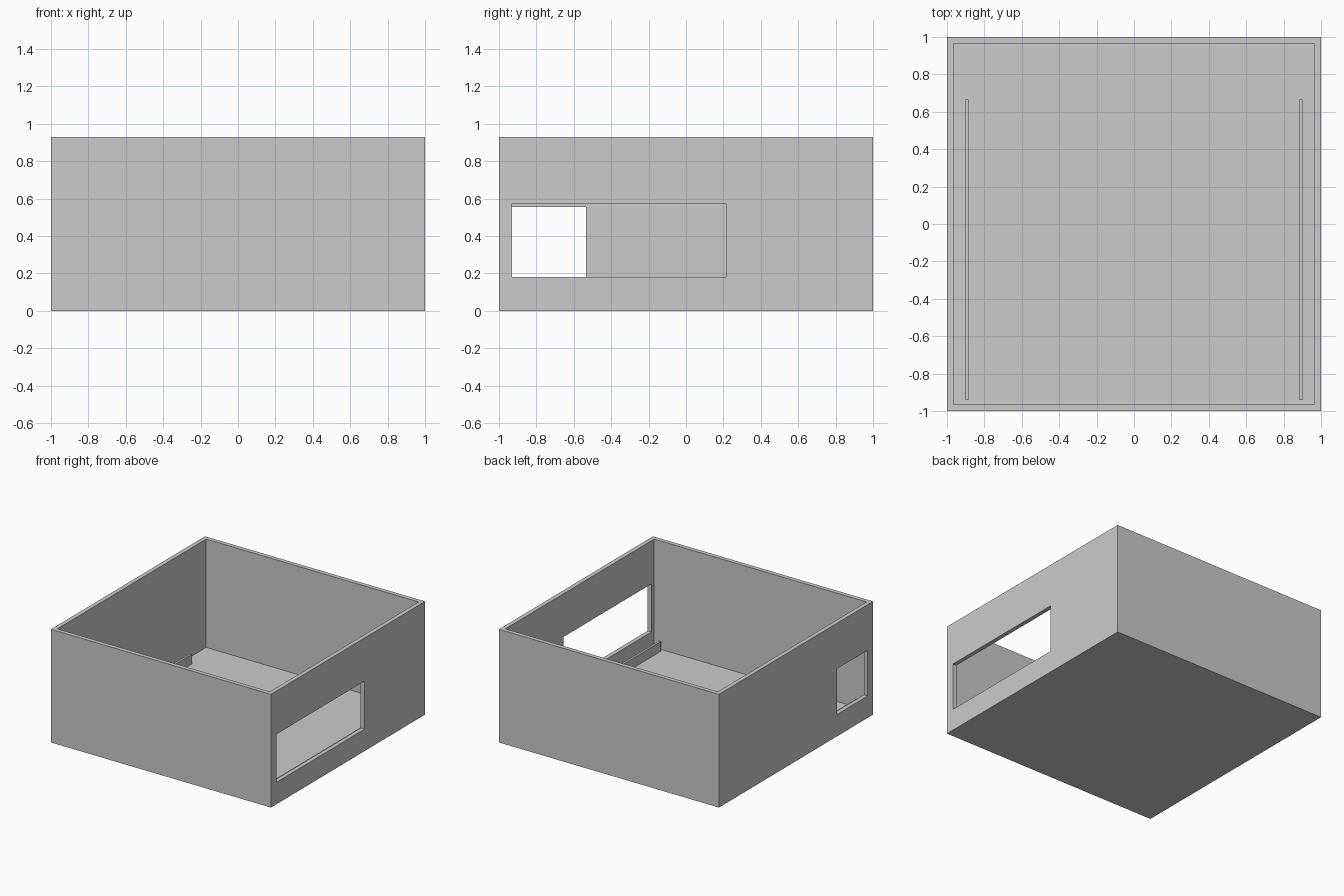
import bpy

if "Cube" in bpy.data.objects:
    bpy.data.objects.remove(bpy.data.objects["Cube"], do_unlink=True)

HEIGHT, WALL, FLOOR = 0.93, 0.035, 0.04

# One plain grey for everything
grey = bpy.data.materials.new("plain grey")
grey.use_nodes = True
colour = (0.6, 0.6, 0.6, 1)
grey.diffuse_color = colour
grey.node_tree.nodes["Principled BSDF"].inputs["Base Color"].default_value = colour


def box(name, x, y, z):
    """Box spanning the given (low, high) ranges."""
    spans = (x, y, z)
    bpy.ops.mesh.primitive_cube_add(size=1, location=[(a + b) / 2 for a, b in spans])
    obj = bpy.context.object
    obj.name = name
    obj.scale = [b - a for a, b in spans]
    bpy.ops.object.transform_apply(location=True, rotation=False, scale=True)
    obj.data.materials.append(grey)
    return obj


def cut(target, cutter):
    """Subtract the cutter, then discard it."""
    cutter.hide_render = True
    mod = target.modifiers.new("cut", "BOOLEAN")
    mod.operation, mod.solver, mod.object = "DIFFERENCE", "EXACT", cutter
    bpy.context.view_layer.objects.active = target
    bpy.ops.object.modifier_apply(modifier=mod.name)
    bpy.data.objects.remove(cutter, do_unlink=True)


# Open-topped box
tray = box("open_box", (-1, 1), (-1, 1), (0, HEIGHT))
inner = (WALL - 1, 1 - WALL)
cut(tray, box("hollow_cutter", inner, inner, (FLOOR, HEIGHT + 0.1)))

# Long opening in one side wall, short opening in the other
cut(tray, box("long_window_cutter", (0.93, 1.1), (-0.93, 0.215), (0.18, 0.575)))
cut(tray, box("short_window_cutter", (-1.1, -0.93), (-0.93, -0.535), (0.18, 0.555)))

# Low rails on the floor beside both side walls
for name, side in (("left_rail", 1), ("right_rail", -1)):
    xs = sorted((side * 0.885, side * 0.902))
    box(name, xs, (-0.94, 0.665), (FLOOR - 0.005, 0.12))
